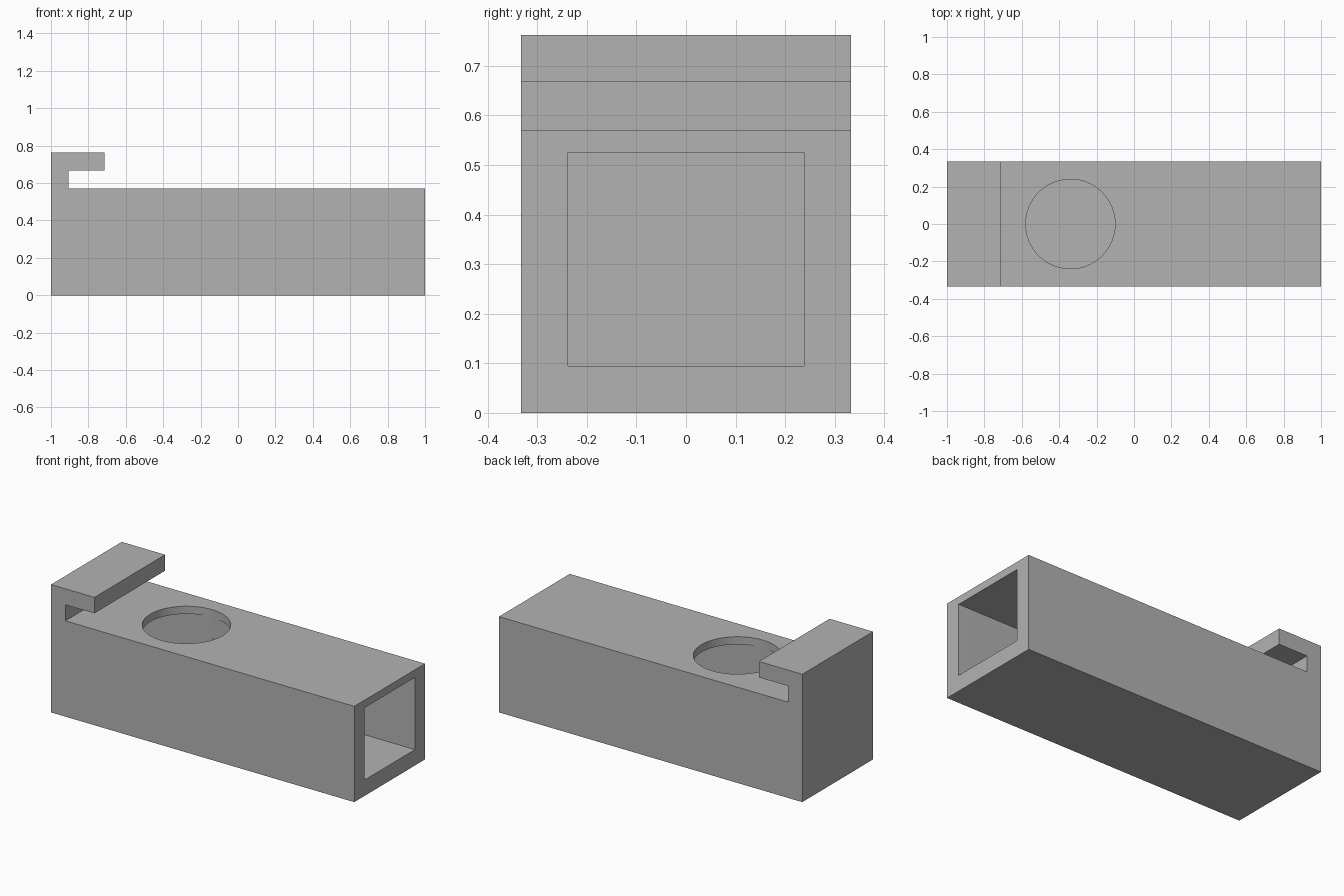
import bpy
import bmesh

cube = bpy.data.objects.get("Cube")
if cube:
    bpy.data.objects.remove(cube, do_unlink=True)

HALF_WIDTH = 0.333
BODY_TOP = 0.571
HOLE_X = -0.34

grey = bpy.data.materials.new("plain_grey")
grey.use_nodes = True
colour = (0.45, 0.45, 0.45, 1)
grey.diffuse_color = colour
grey.node_tree.nodes["Principled BSDF"].inputs["Base Color"].default_value = colour


def extrude_profile(name, points, half_width):
    """Extrude an x-z outline symmetrically along y."""
    bm = bmesh.new()
    face = bm.faces.new([bm.verts.new((x, -half_width, z)) for x, z in points])
    result = bmesh.ops.extrude_face_region(bm, geom=[face])
    moved = [v for v in result["geom"] if isinstance(v, bmesh.types.BMVert)]
    bmesh.ops.translate(bm, verts=moved, vec=(0, 2 * half_width, 0))
    bmesh.ops.recalc_face_normals(bm, faces=bm.faces)
    mesh = bpy.data.meshes.new(name)
    bm.to_mesh(mesh)
    bm.free()
    mesh.materials.append(grey)
    obj = bpy.data.objects.new(name, mesh)
    bpy.context.collection.objects.link(obj)
    return obj


def cut(target, cutter):
    """Subtract a cutter and remove it."""
    cutter.hide_render = True
    bpy.ops.object.select_all(action="DESELECT")
    target.select_set(True)
    bpy.context.view_layer.objects.active = target
    mod = target.modifiers.new("cut", "BOOLEAN")
    mod.operation = "DIFFERENCE"
    mod.solver = "EXACT"
    mod.object = cutter
    bpy.ops.object.modifier_apply(modifier=mod.name)
    bpy.data.objects.remove(cutter, do_unlink=True)


# Body with the overhanging hook at one end
body = extrude_profile("hooked_box_body", [
    (-1, 0), (1, 0), (1, BODY_TOP), (-0.905, BODY_TOP),
    (-0.905, 0.667), (-0.714, 0.667), (-0.714, 0.762), (-1, 0.762),
], HALF_WIDTH)

# Rectangular cavity, open at the other end
cavity = extrude_profile("cavity_cutter", [
    (-0.905, 0.095), (1.2, 0.095), (1.2, 0.525), (-0.905, 0.525),
], 0.238)
cut(body, cavity)

# Round hole through the top wall into the cavity
bpy.ops.mesh.primitive_cylinder_add(
    vertices=64, radius=0.239, depth=0.26, location=(HOLE_X, 0, 0.53))
hole = bpy.context.object
hole.name = "round_hole_cutter"
hole.data.materials.append(grey)
cut(body, hole)

# Smooth hole wall, crisp box edges
body.select_set(True)
bpy.context.view_layer.objects.active = body
bpy.ops.object.shade_smooth_by_angle()
